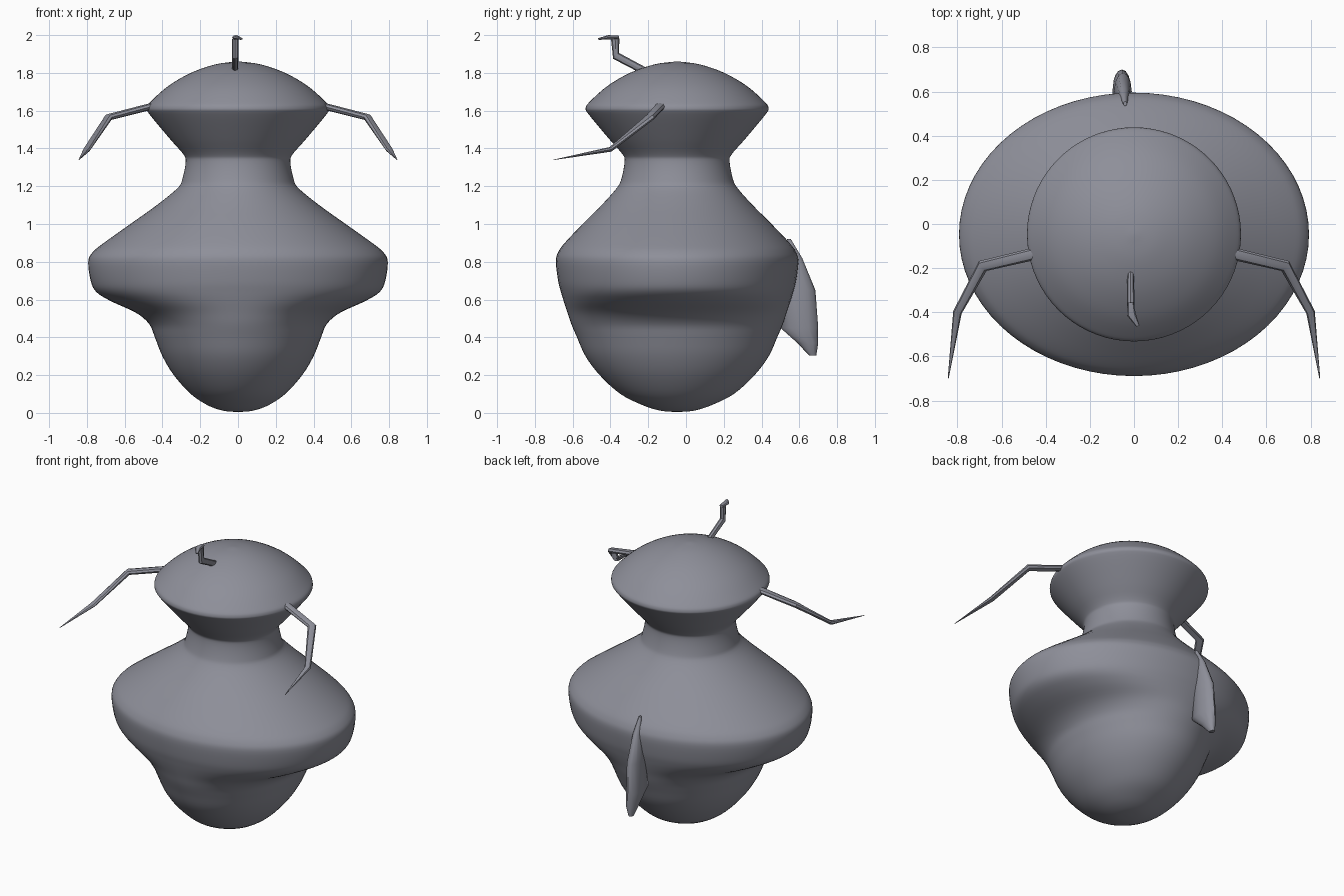
import bpy, bmesh, math
from mathutils import Vector

if "Cube" in bpy.data.objects:
    bpy.data.objects.remove(bpy.data.objects["Cube"])

grey = bpy.data.materials.new("slate_grey")
grey.diffuse_color = (0.27, 0.275, 0.32, 1)
grey.use_nodes = True
grey.node_tree.nodes["Principled BSDF"].inputs["Base Color"].default_value = grey.diffuse_color


def loft(name, rings, angle=60):
    """Skin a list of closed point rings and cap both ends."""
    bm = bmesh.new()
    rows = [[bm.verts.new(p) for p in ring] for ring in rings]
    n = len(rows[0])
    for a, b in zip(rows, rows[1:]):
        for i in range(n):
            j = (i + 1) % n
            bm.faces.new((a[i], a[j], b[j], b[i]))
    bm.faces.new(rows[0][::-1])
    bm.faces.new(rows[-1])
    bmesh.ops.recalc_face_normals(bm, faces=bm.faces)
    mesh = bpy.data.meshes.new(name)
    bm.to_mesh(mesh)
    bm.free()
    mesh.materials.append(grey)
    obj = bpy.data.objects.new(name, mesh)
    bpy.context.collection.objects.link(obj)
    bpy.ops.object.select_all(action='DESELECT')
    obj.select_set(True)
    bpy.context.view_layer.objects.active = obj
    bpy.ops.object.shade_smooth_by_angle(angle=math.radians(angle))
    return obj


def ellipse(cx, cy, z, rx, ry, n):
    return [(cx + rx * math.cos(2 * math.pi * i / n),
             cy + ry * math.sin(2 * math.pi * i / n), z) for i in range(n)]


def smooth(points, steps=4):
    """Catmull-Rom curve through the points."""
    p = [Vector(q) for q in points]
    p = [p[0]] + p + [p[-1]]
    out = []
    for a, b, c, d in zip(p, p[1:], p[2:], p[3:]):
        for s in range(steps):
            t = s / steps
            out.append(0.5 * (2 * b + (c - a) * t + (2 * a - 5 * b + 4 * c - d) * t * t
                              + (3 * b - a - 3 * c + d) * t ** 3))
    return out + [p[-1]]


def limb(name, points, radii, flat=1.0, n=8):
    """Tapered jointed tube, flattened along its second axis."""
    pts = [Vector(p) for p in points]
    rings = []
    for i, p in enumerate(pts):
        d = (pts[min(i + 1, len(pts) - 1)] - pts[max(i - 1, 0)]).normalized()
        side = d.cross(Vector((0, 0, 1))).normalized()
        up = side.cross(d)
        rings.append([p + radii[i] * (math.cos(a) * side + flat * math.sin(a) * up)
                      for a in (2 * math.pi * k / n for k in range(n))])
    return loft(name, rings, 35)


# Body and head: height, half width, half depth
profile = [
    (0.005, 0.01, 0.01), (0.012, 0.08, 0.09), (0.04, 0.16, 0.18), (0.1, 0.25, 0.30),
    (0.2, 0.34, 0.41), (0.3, 0.40, 0.485), (0.4, 0.44, 0.53), (0.47, 0.47, 0.56),
    (0.53, 0.54, 0.58), (0.59, 0.67, 0.60), (0.64, 0.75, 0.615), (0.7, 0.78, 0.63),
    (0.8, 0.793, 0.642), (0.85, 0.77, 0.63), (0.9, 0.71, 0.595), (1.0, 0.57, 0.50),
    (1.1, 0.43, 0.40), (1.19, 0.32, 0.32), (1.24, 0.294, 0.295), (1.33, 0.277, 0.278),
    (1.37, 0.29, 0.29), (1.45, 0.36, 0.36), (1.58, 0.468, 0.468), (1.615, 0.484, 0.484),
    (1.65, 0.46, 0.46), (1.73, 0.37, 0.37), (1.8, 0.25, 0.25), (1.845, 0.12, 0.12),
    (1.86, 0.01, 0.01)]
loft("body_and_head", [ellipse(0, -0.047, z, rx, ry, 72) for z, rx, ry in smooth(profile)])

# Arms reaching forward on both sides
for s, name in ((1, "arm_right"), (-1, "arm_left")):
    limb(name, [(s * 0.45, -0.135, 1.625), (s * 0.685, -0.19, 1.565),
                (s * 0.80, -0.40, 1.395), (s * 0.842, -0.70, 1.34)],
         [0.028, 0.028, 0.02, 0.002], 0.65)

# Bent feeler on the crown with a hooked tip
limb("feeler", [(-0.015, -0.20, 1.80), (-0.015, -0.37, 1.89), (-0.015, -0.375, 1.98)],
     [0.015, 0.017, 0.017], 1.3)
limb("feeler_tip", [(-0.015, -0.355, 1.988), (-0.012, -0.41, 1.988), (0.018, -0.462, 1.98)],
     [0.014, 0.02, 0.008], 0.6)

# Hanging tail blade: height, x, y, half width, half depth
tail = [(0.92, -0.04, 0.545, 0.008, 0.01), (0.82, -0.045, 0.585, 0.025, 0.03),
        (0.65, -0.05, 0.60, 0.04, 0.085), (0.45, -0.055, 0.60, 0.043, 0.10),
        (0.37, -0.055, 0.645, 0.035, 0.055), (0.305, -0.06, 0.67, 0.015, 0.02)]
loft("tail", [ellipse(x, y, z, rx, ry, 12) for z, x, y, rx, ry in tail], 50)
